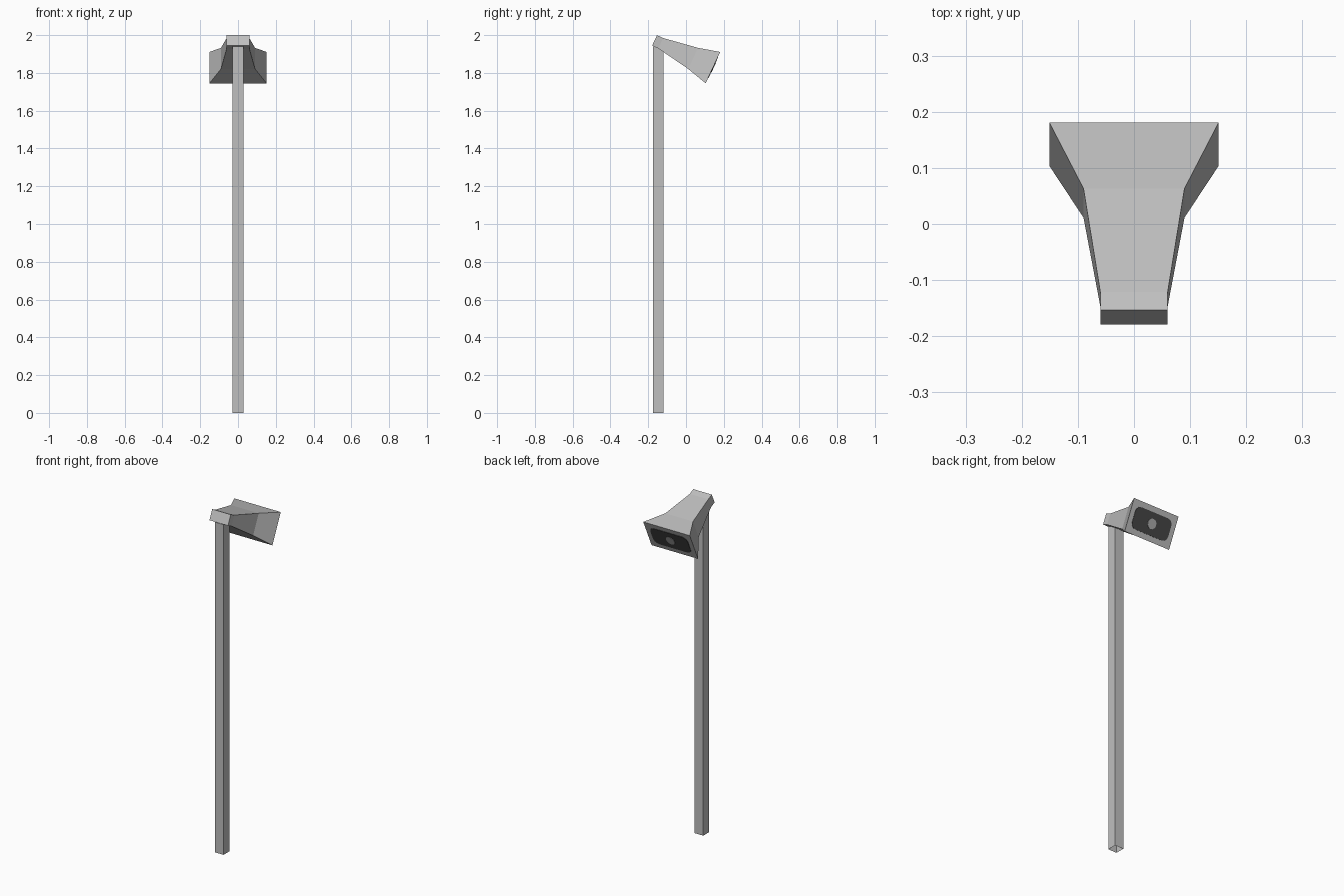
import bpy, bmesh, math
from mathutils import Matrix, Vector

if "Cube" in bpy.data.objects:
    bpy.data.objects.remove(bpy.data.objects["Cube"])


def material(name, v):
    m = bpy.data.materials.new(name)
    m.diffuse_color = (v, v, v, 1)
    m.use_nodes = True
    m.node_tree.nodes["Principled BSDF"].inputs["Base Color"].default_value = m.diffuse_color
    return m


grey = material("light grey metal", 0.52)
dark = material("dark lens", 0.065)
mid = material("grey lamp", 0.42)


def make(name, bm, mat, matrix=Matrix()):
    bm.transform(matrix)
    bmesh.ops.recalc_face_normals(bm, faces=bm.faces)
    me = bpy.data.meshes.new(name)
    bm.to_mesh(me)
    bm.free()
    me.materials.append(mat)
    ob = bpy.data.objects.new(name, me)
    bpy.context.collection.objects.link(ob)
    return ob


def loft(rings):
    """Skin a list of closed rings and cap both ends."""
    bm = bmesh.new()
    loops = [[bm.verts.new(p) for p in r] for r in rings]
    n = len(loops[0])
    for a, b in zip(loops, loops[1:]):
        for i in range(n):
            j = (i + 1) % n
            bm.faces.new((a[i], a[j], b[j], b[i]))
    bm.faces.new(loops[0])
    bm.faces.new(loops[-1])
    return bm


def rect(w, h, y):
    return [(-w, y, -h), (w, y, -h), (w, y, h), (-w, y, h)]


# Square pole, open at the bottom
bm = loft([[(x, y, z) for x, y in
            ((-.028, -.175), (.028, -.175), (.028, -.12), (-.028, -.12))]
           for z in (0, 1.94)])
bm.faces.ensure_lookup_table()
low = [f for f in bm.faces if f.calc_center_median().z < 0.01]
bmesh.ops.delete(bm, geom=low, context='FACES_ONLY')
make("pole", bm, grey)

# Flared head, lofted along y and tilted downwards
tilt = Matrix.Translation((0, -.1665, 1.972)) @ Matrix.Rotation(math.radians(-25), 4, 'X')
LENGTH = .341
sections = ((.06, .0305, 0), (.06, .0305, .036), (.09, .0615, .225), (.151, .0915, LENGTH))
make("head", loft([rect(*s) for s in sections]), grey, tilt)


# Dark panel with rounded corners on the mouth of the head
def rounded(w, h, r, y):
    pts = []
    for k, (sx, sz) in enumerate(((1, 1), (-1, 1), (-1, -1), (1, -1))):
        for i in range(4):
            a = math.radians(90 * k + 30 * i)
            pts.append((sx * (w - r) + r * math.cos(a), y, sz * (h - r) + r * math.sin(a)))
    return pts


make("lens_panel", loft([rounded(.122, .061, .032, y) for y in (LENGTH - .001, LENGTH + .002)]), dark, tilt)

# Round lamp in the centre of the panel
make("lamp_disc", loft([rounded(.028, .028, .028 - 1e-3, y) for y in (LENGTH, LENGTH + .004)]), mid, tilt)
